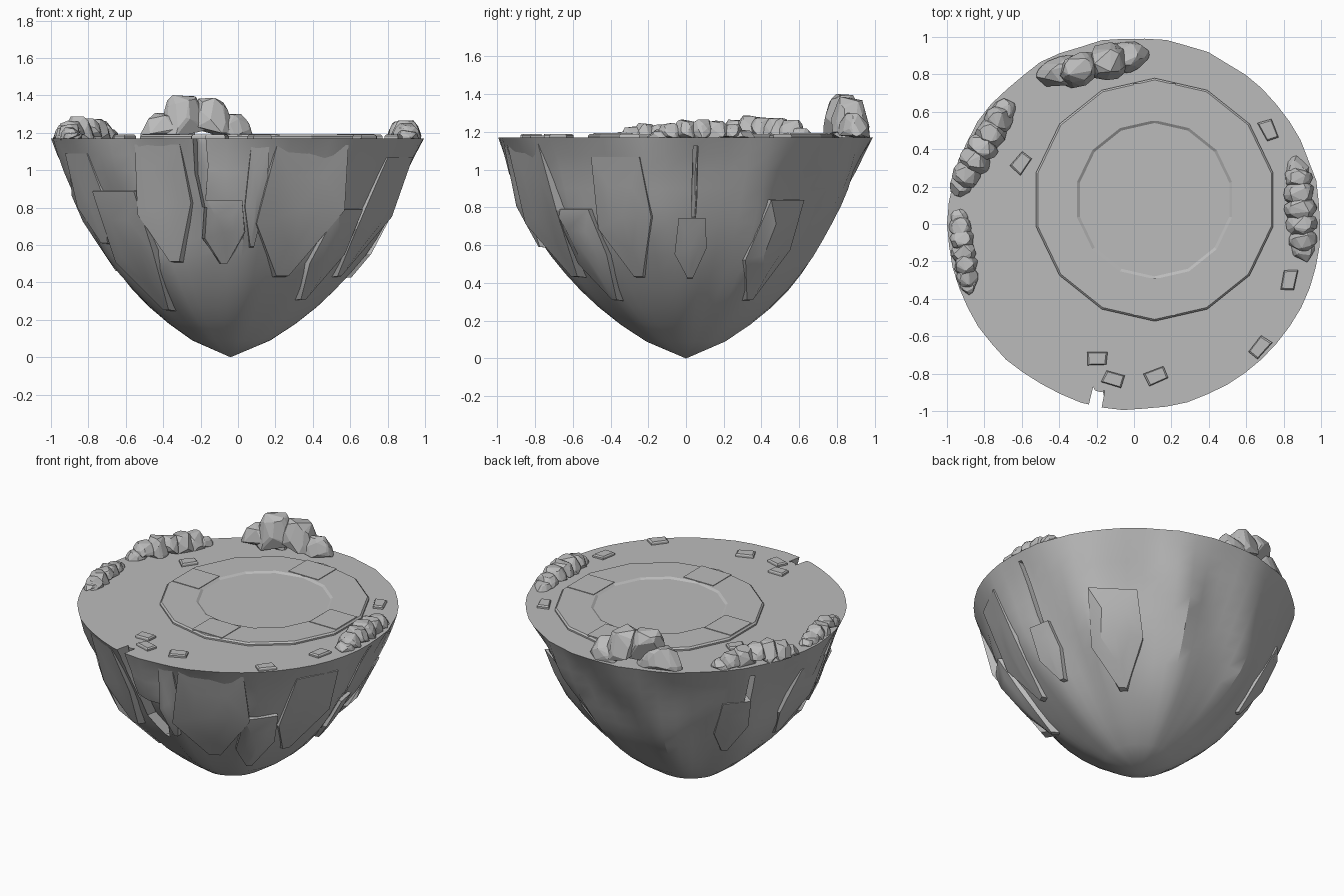
import bpy, bmesh, math, random
from mathutils import Vector, Matrix, noise

if "Cube" in bpy.data.objects:
    bpy.data.objects.remove(bpy.data.objects["Cube"])

TOP = 1.17
COLOUR = (0.5, 0.5, 0.5, 1)
grey = bpy.data.materials.new("stone_grey")
grey.use_nodes = True
grey.diffuse_color = COLOUR
shader = next(node for node in grey.node_tree.nodes if node.type == "BSDF_PRINCIPLED")
shader.inputs["Base Color"].default_value = COLOUR


def finish(name, bm):
    """Turn a bmesh into a grey object."""
    bmesh.ops.recalc_face_normals(bm, faces=bm.faces)
    mesh = bpy.data.meshes.new(name)
    bm.to_mesh(mesh)
    bm.free()
    mesh.materials.append(grey)
    obj = bpy.data.objects.new(name, mesh)
    bpy.context.collection.objects.link(obj)
    return obj


def shade(obj):
    bpy.ops.object.select_all(action="DESELECT")
    obj.select_set(True)
    bpy.context.view_layer.objects.active = obj
    bpy.ops.object.shade_smooth_by_angle(angle=math.radians(30))


def bridge(bm, rings):
    """Join neighbouring rings of vertices with quads."""
    for low, high in zip(rings, rings[1:]):
        for i in range(len(low)):
            bm.faces.new((low[i - 1], low[i], high[i], high[i - 1]))


def fan(bm, centre, ring):
    for i in range(len(ring)):
        bm.faces.new((centre, ring[i - 1], ring[i]))


# Cliff surface: a bowl that curves in to the tip, folded into vertical ridges
def surface(angle, z, lift=0.0):
    t = min(1, z / TOP)
    radius = 0.985 * t ** (0.35 + 0.3 * (1 - t) ** 2)
    depth = math.sin(math.pi * (1 - t) ** 0.8)
    direction = Vector((math.cos(angle), math.sin(angle), 0))
    spot = direction * 3 + Vector((0, 0, z * 2))
    fold = abs(math.sin(4.5 * angle + z))
    rough = noise.noise(spot) * 0.05 * depth + noise.noise(spot * 2) * 0.012
    radius = radius * (1.01 - 0.075 * depth * fold + rough) + lift
    return direction * radius + Vector((-0.04 * (1 - t), 0, z))


def island():
    bm = bmesh.new()
    levels, steps = 13, 54
    rings = [[bm.verts.new(surface(math.tau * i / steps, TOP * level / levels)) for i in range(steps)]
             for level in range(1, levels + 1)]
    bridge(bm, rings)
    fan(bm, bm.verts.new((-0.04, 0, 0)), rings[0])
    bm.faces.new(rings[-1])
    return finish("island_body", bm)


SHARD = [(-0.7, 1), (0.8, 1), (1, 0.5), (0.2, 0), (-0.2, 0), (-1, 0.4)]


def slab(name, degrees, half_width, high, low, lift, fade=True):
    """Closed shard hugging the cliff, thinning out towards the rim."""
    bm = bmesh.new()

    def point(u, v, out):
        z = low + (high - low) * v
        if fade and out > 0:
            out *= min(1, max(0, (TOP - z) * 2))
        return bm.verts.new(surface(math.radians(degrees + half_width * u), z, out))

    def ring(scale, out):
        return [point(u * scale, 0.5 + (v - 0.5) * scale, out) for u, v in SHARD]

    inward = -0.07
    rings = [ring(0.5, lift), ring(0.96, lift), ring(1, inward), ring(0.5, inward)]
    bridge(bm, rings)
    fan(bm, point(0, 0.5, lift), rings[0])
    fan(bm, point(0, 0.5, inward), rings[-1])
    return finish(name, bm)


body = island()

# Cracks and the hollow, cut from the body: direction, half width, top, bottom
for cut in [(-102, 2.5, 1.25, 0.8), (-95, 9, 0.84, 0.5), (3, 1, 1.13, 0.6), (150, 1.5, 1.1, 0.6)]:
    cutter = slab("crack_cutter", *cut, 0.12, fade=False)
    cutter.hide_render = True
    mod = body.modifiers.new("crack", "BOOLEAN")
    mod.operation = "DIFFERENCE"
    mod.solver = "EXACT"
    mod.object = cutter
    bpy.context.view_layer.objects.active = body
    bpy.ops.object.modifier_apply(modifier=mod.name)
    bpy.data.objects.remove(cutter)
shade(body)

# Overlapping shards on the cliff: direction, half width, top, bottom, thickness
for shard in [(-156, 12, 1.1, 0.6, 0.03), (-139, 15, 0.9, 0.24, 0.05), (-117, 11, 1.15, 0.5, 0.05),
              (-83, 4, 1.14, 0.58, 0.04), (-66, 17, 1.15, 0.42, 0.05), (-45, 10, 0.8, 0.3, 0.04),
              (-24, 12, 1.08, 0.42, 0.03), (2, 7, 0.75, 0.42, 0.03), (40, 14, 0.85, 0.3, 0.03),
              (145, 8, 0.9, 0.45, 0.02), (185, 12, 1, 0.45, 0.02)]:
    shade(slab("cliff_shard", *shard))


# Round paved platform: fourteen-sided ring around a slightly lower disc
CENTRE = Vector((0.11, 0.13, TOP))
SIDES = 14


def platform(section):
    bm = bmesh.new()
    rings = []
    for radius, z in section:
        turns = [math.pi / 2 + math.tau * i / SIDES for i in range(SIDES)]
        rings.append([bm.verts.new(CENTRE + Vector((radius * math.cos(a), radius * math.sin(a), z)))
                      for a in turns])
    bridge(bm, rings)
    bm.faces.new(rings[0])
    bm.faces.new(rings[-1])
    finish("platform", bm)


platform([(0.65, -0.01), (0.65, 0.01), (0.64, 0.02), (0.425, 0.02), (0.41, 0.01)])

# Four raised strips crossing the ring
for quarter in range(4):
    turn = Matrix.Translation(CENTRE) @ Matrix.Rotation(quarter * math.pi / 2, 4, "Z")
    place = Matrix.Translation((0.52, 0, 0.014)) @ Matrix.Diagonal((0.2, 0.225, 0.02, 1))
    bm = bmesh.new()
    bmesh.ops.create_cube(bm, size=1, matrix=turn @ place)
    finish("platform_strip", bm)


def hull(name, points):
    """Convex chunk of stone around a cloud of points."""
    bm = bmesh.new()
    for p in points:
        bm.verts.new(p)
    out = bmesh.ops.convex_hull(bm, input=bm.verts)
    spare = [v for v in out["geom_interior"] if isinstance(v, bmesh.types.BMVert)]
    bmesh.ops.delete(bm, geom=spare, context="VERTS")
    bmesh.ops.dissolve_limit(bm, angle_limit=0.14, verts=bm.verts, edges=bm.edges)
    finish(name, bm)


def placed(x, y, angle):
    return Matrix.Translation((x, y, TOP)) @ Matrix.Rotation(angle, 4, "Z")


# Flat loose stones, each lying along the rim
rng = random.Random(4)
for x, y in [(-0.6, 0.33), (0.72, 0.5), (0.83, -0.3), (0.67, -0.66), (0.12, -0.81), (-0.11, -0.83), (-0.2, -0.72)]:
    spot = placed(x, y, math.atan2(x, -y) + rng.uniform(-0.3, 0.3))
    corners = [(u * rng.uniform(0.045, 0.065), v * rng.uniform(0.03, 0.04)) for u in (-1, 1) for v in (-1, 1)]
    hull("flat_stone", [spot @ Vector((u * scale, v * scale, z)) for u, v in corners
                        for scale, z in ((1, -0.01), (1, 0.012), (0.85, 0.02))])


# Boulder piles: a row of jagged lumps under a mound-shaped envelope
def pile(name, x, y, degrees, length, width, height, lumps):
    spot = placed(x, y, math.radians(degrees))
    for i in range(lumps):
        t = (i + 0.5) / lumps * 2 - 1
        mound = 1 - 0.7 * t * t
        tall = height * mound * rng.uniform(0.85, 1)
        half = length / lumps * rng.uniform(0.8, 1)
        limit = length / 2 - half
        middle = max(-limit, min(limit, t * length / 2))
        wide = width / 2 * math.sqrt(mound)
        points = []
        for _ in range(34):
            a, up = rng.uniform(0, math.tau), rng.random()
            spread = math.sqrt(1 - up * up * 0.75)
            points.append(spot @ Vector((middle + half * spread * math.cos(a),
                                         wide * spread * math.sin(a), tall * up - 0.01)))
        hull(name, points)


pile("back_boulder", -0.22, 0.85, 13, 0.62, 0.22, 0.26, 4)
pile("back_right_rocks", -0.81, 0.41, 60, 0.6, 0.18, 0.14, 7)
pile("right_rocks", -0.91, -0.15, 98, 0.47, 0.14, 0.1, 7)
pile("left_rocks", 0.89, 0.08, 94, 0.58, 0.18, 0.12, 7)
